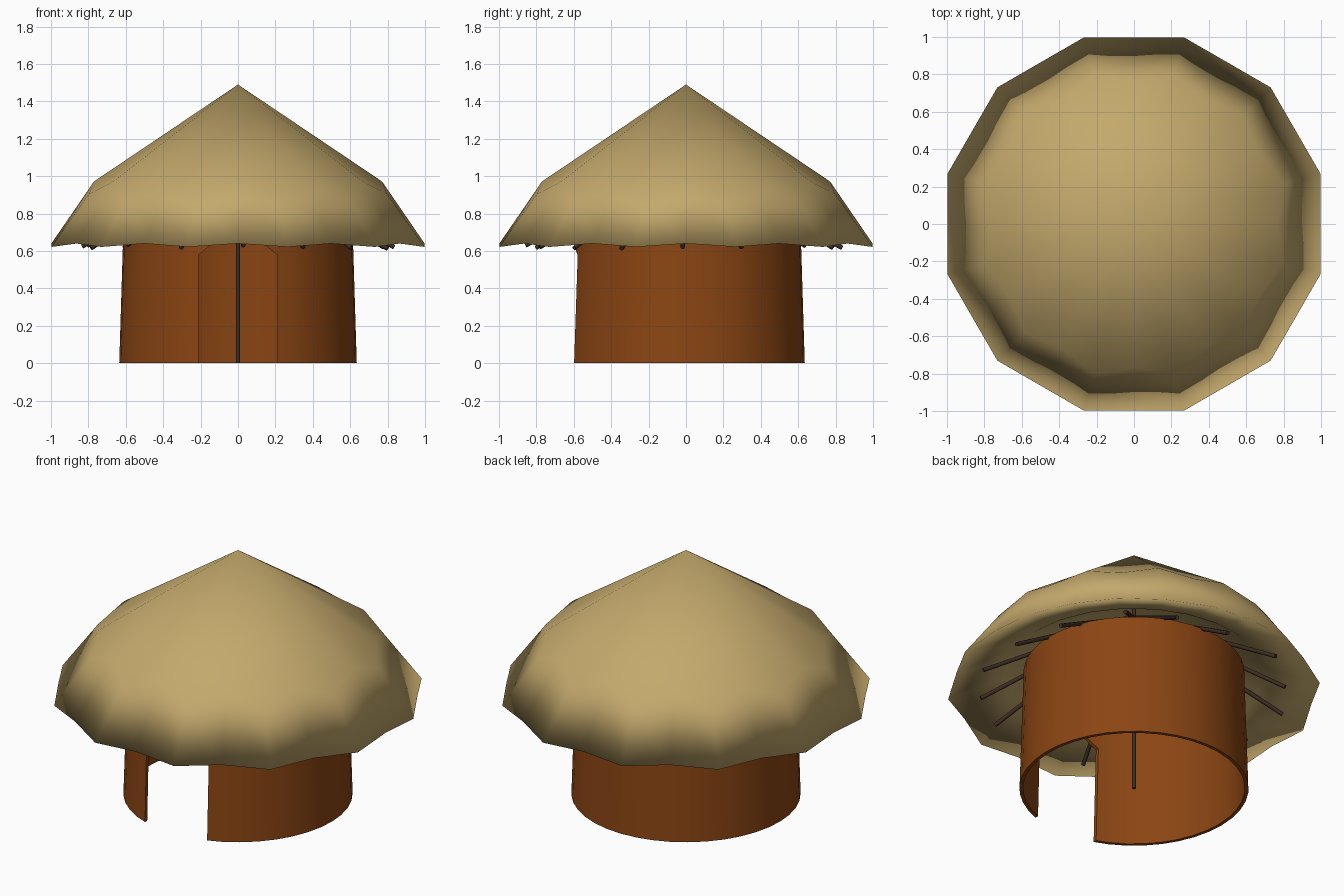
import bpy, bmesh, math, random
from mathutils import Vector

if "Cube" in bpy.data.objects:
    bpy.data.objects.remove(bpy.data.objects["Cube"])

random.seed(4)


def material(name, rgb):
    m = bpy.data.materials.new(name)
    m.diffuse_color = (*rgb, 1)
    m.use_nodes = True
    m.node_tree.nodes["Principled BSDF"].inputs["Base Color"].default_value = m.diffuse_color
    return m


thatch = material("straw thatch", (0.55, 0.395, 0.15))
clay = material("red brown clay", (0.258, 0.060, 0.0065))
wood = material("dark wood", (0.047, 0.026, 0.016))


def finish(name, bm, mat):
    bmesh.ops.recalc_face_normals(bm, faces=bm.faces)
    me = bpy.data.meshes.new(name)
    bm.to_mesh(me)
    bm.free()
    me.materials.append(mat)
    ob = bpy.data.objects.new(name, me)
    bpy.context.collection.objects.link(ob)
    return ob


def bridge(bm, a, b):
    n = len(a)
    for i in range(n):
        bm.faces.new((a[i], a[(i + 1) % n], b[(i + 1) % n], b[i]))


def ring(bm, n, fn):
    """fn(i) gives (radius, z) of point i."""
    vs = []
    for i in range(n):
        r, z = fn(i)
        a = math.tau * i / n
        vs.append(bm.verts.new((r * math.cos(a), r * math.sin(a), z)))
    return vs


def fan(bm, vs, z):
    tip = bm.verts.new((0, 0, z))
    for i in range(len(vs)):
        bm.faces.new((vs[i], vs[(i + 1) % len(vs)], tip))


def smooth(ob, angle=None):
    bpy.ops.object.select_all(action='DESELECT')
    bpy.context.view_layer.objects.active = ob
    ob.select_set(True)
    if angle is None:
        bpy.ops.object.shade_smooth()
    else:
        bpy.ops.object.shade_smooth_by_angle(angle=math.radians(angle))


# Thatched roof: cone, drooping shoulder, wavy twelve-cornered rim, hollow underside
bm = bmesh.new()
shoulder = ring(bm, 24, lambda i: (0.825, 0.905) if i % 2 else (0.77, 0.972))
rim = ring(bm, 24, lambda i: (1.033, 0.622) if i % 2 else (0.998, 0.64))
under = ring(bm, 24, lambda i: (0.72, 0.735))
fan(bm, shoulder, 1.49)
bridge(bm, shoulder, rim)
bridge(bm, rim, under)
fan(bm, under, 1.2)
smooth(finish("thatched_roof", bm, thatch))

# Round clay wall, slightly tapered
bm = bmesh.new()
profile = [(0.635, 0), (0.612, 0.745), (0.592, 0.745), (0.615, 0)]
rings = [ring(bm, 40, lambda i, p=p: p) for p in profile]
for k in range(4):
    bridge(bm, rings[k], rings[(k + 1) % 4])
wall = finish("round_wall", bm, clay)

# Doorway with chamfered top, cut through the front
bm = bmesh.new()
outline = [(-0.21, -0.1), (0.21, -0.1), (0.21, 0.58), (0.11, 0.66), (-0.11, 0.66), (-0.21, 0.58)]
front = [bm.verts.new((x, -0.9, z)) for x, z in outline]
back = [bm.verts.new((x, -0.3, z)) for x, z in outline]
bm.faces.new(front)
bm.faces.new(back[::-1])
bridge(bm, front, back)
cutter = finish("door_cutter", bm, clay)
cutter.hide_render = True
cut = wall.modifiers.new("doorway", 'BOOLEAN')
cut.operation = 'DIFFERENCE'
cut.solver = 'EXACT'
cut.object = cutter
bpy.ops.object.select_all(action='DESELECT')
bpy.context.view_layer.objects.active = wall
wall.select_set(True)
bpy.ops.object.modifier_apply(modifier=cut.name)
bpy.data.objects.remove(cutter)
smooth(wall, 30)


# Wooden poles
def pole(name, a, b, radius):
    a, b = Vector(a), Vector(b)
    d = b - a
    bpy.ops.mesh.primitive_cylinder_add(vertices=8, radius=radius, depth=d.length,
                                        location=(a + b) / 2,
                                        rotation=d.to_track_quat('Z', 'Y').to_euler())
    ob = bpy.context.object
    ob.name = name
    ob.data.materials.append(wood)
    smooth(ob, 50)


pole("centre_pole", (0, 0, 0), (0, 0, 1.15), 0.011)

# Rafters resting on the wall top, slightly irregular
for i in range(16):
    a = math.tau * i / 16 + random.uniform(-0.04, 0.04)
    r = random.uniform(0.83, 0.88)
    tip_z = 0.62 + random.uniform(-0.008, 0.012)
    c, s = math.cos(a), math.sin(a)
    pole("rafter", (r * c, r * s, tip_z), (0.02 * c, 0.02 * s, 1.08), 0.012)
